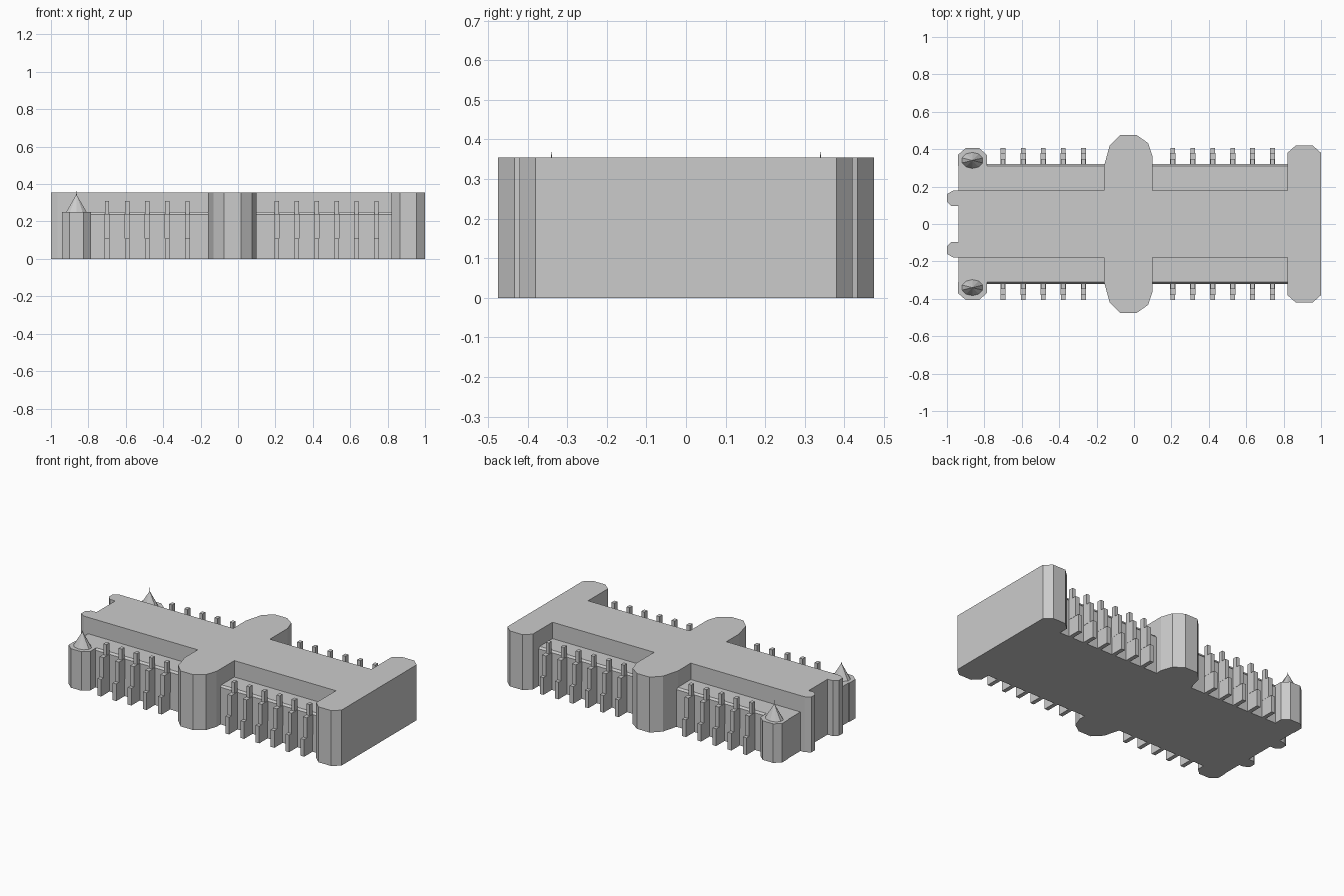
import bpy, bmesh, math

if "Cube" in bpy.data.objects:
    bpy.data.objects.remove(bpy.data.objects["Cube"])

def prism(name, pts, z0, z1, top_pts=None):
    """Extruded outline, optionally with a different top outline."""
    top_pts = top_pts or pts
    bm = bmesh.new()
    lo = [bm.verts.new((x, y, z0)) for x, y in pts]
    hi = [bm.verts.new((x, y, z1)) for x, y in top_pts]
    n = len(pts)
    bm.faces.new(lo[::-1])
    bm.faces.new(hi)
    for i in range(n):
        j = (i + 1) % n
        bm.faces.new((lo[i], lo[j], hi[j], hi[i]))
    bmesh.ops.recalc_face_normals(bm, faces=bm.faces)
    me = bpy.data.meshes.new(name)
    bm.to_mesh(me)
    bm.free()
    ob = bpy.data.objects.new(name, me)
    bpy.context.collection.objects.link(ob)
    return ob

def rect(x0, x1, y0, y1):
    return [(x0, y0), (x1, y0), (x1, y1), (x0, y1)]

def mirror_y(ob):
    m = ob.modifiers.new("Mirror", 'MIRROR')
    m.use_axis = (False, True, False)
    return ob

def cone(name, c, rx, ry, z0, z1, sides):
    bpy.ops.mesh.primitive_cone_add(vertices=sides, radius1=1, radius2=0, depth=1)
    ob = bpy.context.object
    ob.name = name
    for v in ob.data.vertices:
        v.co = (c[0] + v.co.x * rx, c[1] + v.co.y * ry, z0 + (v.co.z + .5) * (z1 - z0))
    return ob

H, AISLE = 0.355, 0.25

# High central body: nave, rounded transept, east block and west piers in one outline
half = [(1, .38), (.955, .42), (.865, .42), (.82, .38), (.82, .18), (.10, .18),
        (.10, .36), (.075, .433), (.015, .475), (-.075, .475), (-.13, .42),
        (-.16, .31), (-.16, .18), (-.965, .18), (-1, .16), (-1, .12),
        (-.975, .095), (-.937, .095)]
prism("nave_and_transept", half + [(x, -y) for x, y in reversed(half)], 0, H)

# Low aisles with a narrow sloped eave
for name, x0, x1 in (("west_aisle", -.937, -.14), ("east_aisle", .08, .84)):
    mirror_y(prism(name, rect(x0, x1, .15, .32), 0, AISLE - .012))
    mirror_y(prism(name + "_eave", rect(x0, x1, .15, .32), AISLE - .012, AISLE,
                   rect(x0, x1, .15, .31)))

# Corner turrets with spires and finials
c = (-.864, .34)
octagon = [(c[0] + sx, c[1] + sy) for sx, sy in
           ((.077, -.03), (.077, .03), (.037, .065), (-.037, .065),
            (-.077, .03), (-.077, -.03), (-.037, -.065), (.037, -.065))]
mirror_y(prism("turret", octagon, 0, AISLE))
mirror_y(cone("spire", c, .058, .043, AISLE, .345, 10))
mirror_y(cone("finial", c, .003, .003, .33, .374, 4))

# Stepped buttresses with pinnacles
for x in (-.70, -.592, -.485, -.378, -.27, .207, .314, .421, .528, .633, .74):
    mirror_y(prism("buttress_base", rect(x - .013, x + .013, .31, .405), 0, .11))
    mirror_y(prism("buttress_middle", rect(x - .014, x + .014, .31, .38), .11, .24))
    mirror_y(prism("buttress_pinnacle", rect(x - .011, x + .011, .318, .347), .24, .31))
